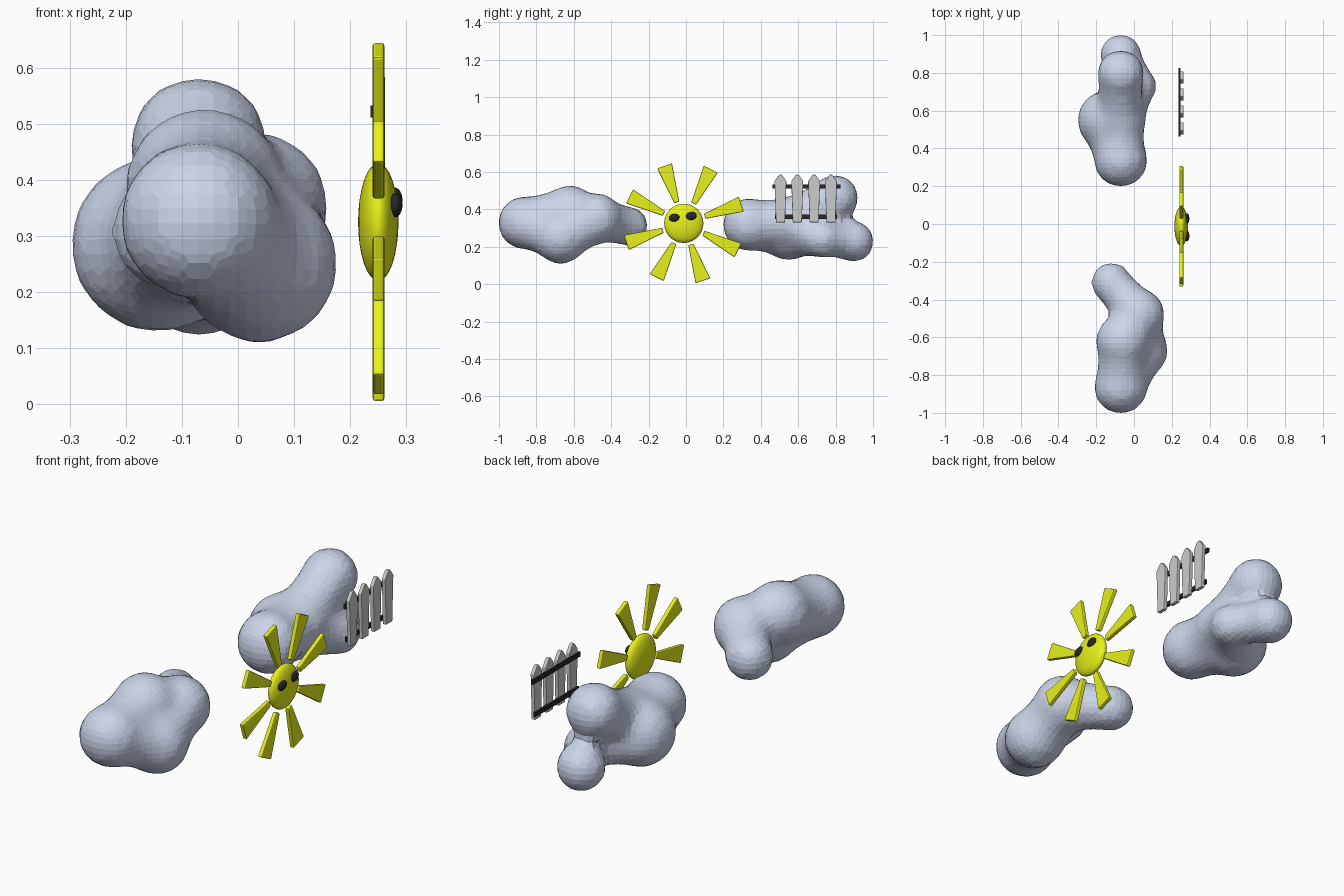
import bpy, bmesh, math
from mathutils import Vector, Matrix

if "Cube" in bpy.data.objects:
    bpy.data.objects.remove(bpy.data.objects["Cube"])


def material(name, rgb):
    m = bpy.data.materials.new(name)
    m.diffuse_color = (*rgb, 1)
    m.use_nodes = True
    m.node_tree.nodes["Principled BSDF"].inputs["Base Color"].default_value = m.diffuse_color
    return m


CLOUD = material("cloud_blue", (0.60, 0.66, 0.82))
YELLOW = material("sun_yellow", (0.80, 0.88, 0.01))
DARK = material("dark", (0.02, 0.02, 0.02))


def make(name, bm, mat=None):
    bmesh.ops.recalc_face_normals(bm, faces=bm.faces)
    me = bpy.data.meshes.new(name)
    bm.to_mesh(me)
    bm.free()
    ob = bpy.data.objects.new(name, me)
    bpy.context.collection.objects.link(ob)
    if mat:
        me.materials.append(mat)
    return ob


def bevel(ob, width):
    b = ob.modifiers.new("bevel", 'BEVEL')
    b.width, b.segments = width, 2
    return ob


def cloud(name, balls, links):
    """Puffs joined by waisted links, fused into one faceted skin."""
    bm = bmesh.new()
    puffs = [(Vector(b[:3]), b[3]) for b in balls]
    for i, j in links:
        (p, r), (q, s) = puffs[i], puffs[j]
        for t in (0.2, 0.35, 0.5, 0.65, 0.8):
            rad = (r + (s - r) * t) * (1 - 0.45 * t * (1 - t))
            puffs.append((p.lerp(q, t), rad))
    for p, r in puffs:
        bmesh.ops.create_icosphere(bm, subdivisions=3, radius=r + 0.006,
                                   matrix=Matrix.Translation(p))
    ob = make(name, bm, CLOUD)
    rm = ob.modifiers.new("fuse", 'REMESH')
    rm.mode, rm.voxel_size = 'VOXEL', 0.028
    sm = ob.modifiers.new("soften", 'SMOOTH')
    sm.factor, sm.iterations = 0.5, 4


def plate(name, pts, x0, x1, mat=None):
    """Extrude a (y, z) outline from x0 to x1."""
    bm = bmesh.new()
    f = bm.faces.new([bm.verts.new((x0, y, z)) for y, z in pts])
    ext = bmesh.ops.extrude_face_region(bm, geom=[f])
    vs = [v for v in ext["geom"] if isinstance(v, bmesh.types.BMVert)]
    bmesh.ops.translate(bm, verts=vs, vec=(x1 - x0, 0, 0))
    return make(name, bm, mat)


def ellipsoid(name, centre, size, tilt, mat):
    bm = bmesh.new()
    m = (Matrix.Translation(centre) @ Matrix.Rotation(tilt, 4, 'X')
         @ Matrix.Diagonal((*size, 1)) @ Matrix.Rotation(math.pi / 2, 4, 'Y'))
    bmesh.ops.create_uvsphere(bm, u_segments=32, v_segments=16, radius=1, matrix=m)
    ob = make(name, bm, mat)
    for p in ob.data.polygons:
        p.use_smooth = True
    return ob


# Clouds
cloud("front_cloud",
      [(-0.07, -0.863, 0.328, 0.137), (-0.06, -0.62, 0.388, 0.137),
       (0.038, -0.67, 0.25, 0.137), (0.025, -0.48, 0.35, 0.133),
       (-0.12, -0.31, 0.31, 0.102)],
      [(0, 1), (1, 2), (1, 3), (2, 3), (3, 4), (0, 2)])
cloud("back_cloud",
      [(-0.07, 0.338, 0.318, 0.137), (-0.142, 0.55, 0.285, 0.153),
       (-0.075, 0.56, 0.33, 0.135), (0.02, 0.73, 0.24, 0.095),
       (-0.07, 0.797, 0.46, 0.12), (-0.07, 0.895, 0.228, 0.105)],
      [(0, 1), (0, 2), (1, 2), (2, 3), (2, 4), (3, 5), (1, 3)])

# Sun disc and eyes
SY, SZ = -0.012, 0.325
ellipsoid("sun_disc", (0.25, SY, SZ), (0.036, 0.105, 0.105), 0, YELLOW)
ellipsoid("left_eye", (0.280, -0.063, 0.355), (0.013, 0.029, 0.021), 0.15, DARK)
ellipsoid("right_eye", (0.280, 0.028, 0.364), (0.013, 0.029, 0.022), 0.2, DARK)

# Sun rays
for i in range(8):
    a = math.radians(18.5 + 45 * i)
    ca, sa = math.cos(a), math.sin(a)
    shape = [(0.118, -0.014), (0.324, -0.042), (0.324, 0.042), (0.118, 0.014)]
    pts = [(SY + r * ca - w * sa, SZ + r * sa + w * ca) for r, w in shape]
    bevel(plate(f"sun_ray_{i + 1}", pts, 0.24, 0.261, YELLOW), 0.005)

# Fence pickets
for i in range(4):
    y = 0.505 + 0.09 * i
    pts = [(y - 0.024, 0.33), (y + 0.024, 0.33), (y + 0.032, 0.55),
           (y + 0.007, 0.585), (y - 0.007, 0.585), (y - 0.032, 0.55)]
    bevel(plate(f"fence_picket_{i + 1}", pts, 0.243, 0.262), 0.003)

# Fence rails
for name, y0, y1, z in (("upper_rail", 0.463, 0.825, 0.522),
                        ("lower_rail", 0.475, 0.808, 0.36)):
    plate(name, [(y0, z - 0.011), (y1, z - 0.011), (y1, z + 0.011), (y0, z + 0.011)],
          0.236, 0.246, DARK)
